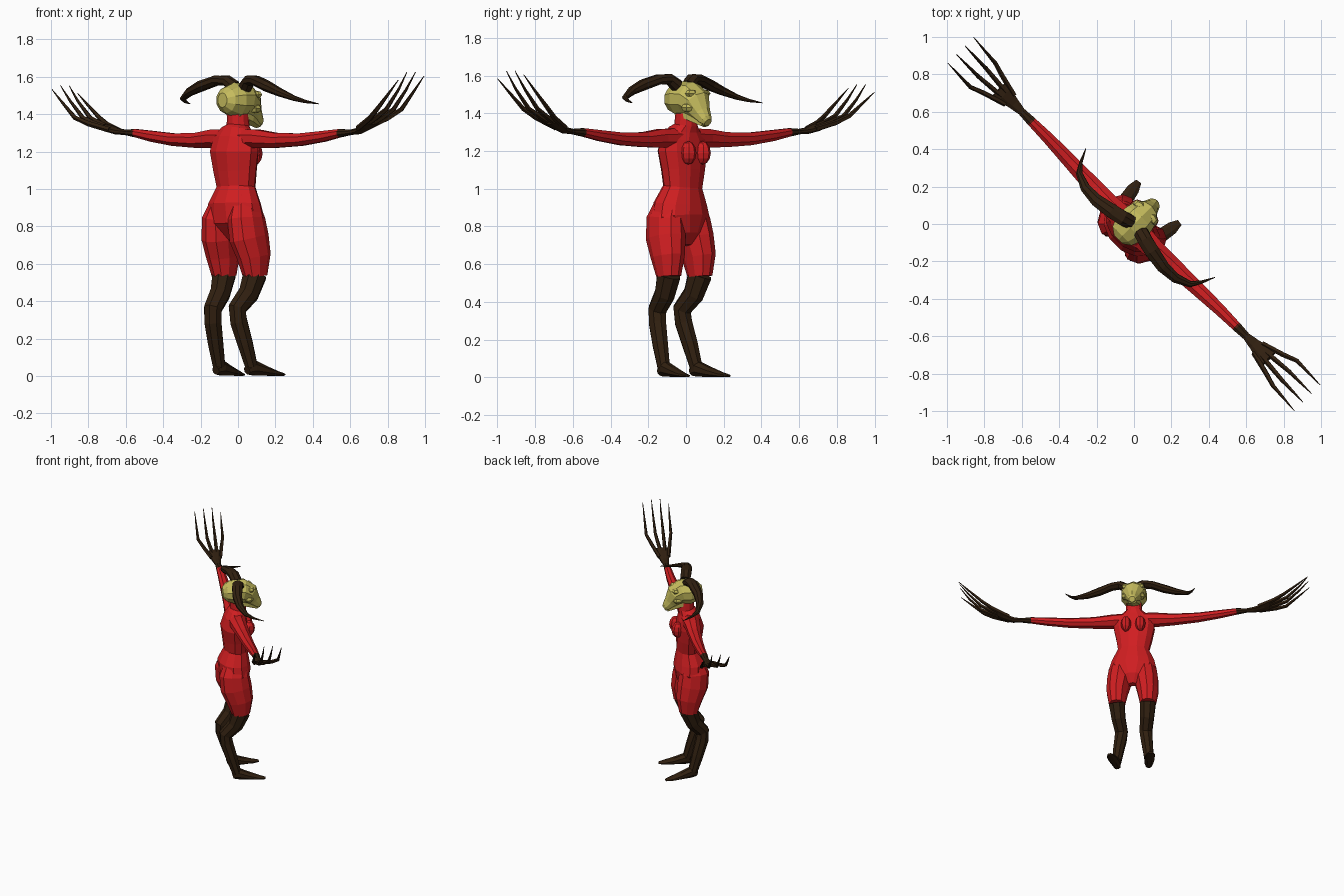
import bpy, bmesh, math
from mathutils import Vector, Matrix

TURN = Matrix.Rotation(math.radians(-45), 4, 'Z')   # figure faces +x +y


def material(name, rgb):
    m = bpy.data.materials.new(name)
    m.diffuse_color = (*rgb, 1)
    return m


RED = material("red skin", (0.63, 0.013, 0.015))
DARK = material("dark brown", (0.030, 0.014, 0.005))
BONE = material("bone yellow", (0.56, 0.50, 0.11))


def finish(bm, name, mat):
    bmesh.ops.recalc_face_normals(bm, faces=bm.faces)
    bm.transform(TURN)
    me = bpy.data.meshes.new(name)
    bm.to_mesh(me)
    bm.free()
    me.materials.append(mat)
    ob = bpy.data.objects.new(name, me)
    bpy.context.collection.objects.link(ob)
    return ob


def tube(name, mat, rows, ref, sides=8, side=1, shift=0.0):
    """Loft ellipses (u, v, z, a, b); a lies along ref, u is sideways, v forward."""
    bm = bmesh.new()
    pts = [Vector((r[0] * side + shift, r[1], r[2])) for r in rows]
    rings = []
    for i, r in enumerate(rows):
        t = (pts[min(i + 1, len(pts) - 1)] - pts[max(i - 1, 0)]).normalized()
        e = Vector(ref)
        e = (e - t * e.dot(t)).normalized()
        f = t.cross(e)
        ring = []
        for k in range(sides):
            w = 2 * math.pi * (k + 0.5) / sides
            ring.append(bm.verts.new(pts[i] + e * r[3] * math.cos(w) + f * r[4] * math.sin(w)))
        rings.append(ring)
    for p, q in zip(rings, rings[1:]):
        for k in range(sides):
            j = (k + 1) % sides
            bm.faces.new((p[k], p[j], q[j], q[k]))
    bm.faces.new(rings[0])
    bm.faces.new(rings[-1])
    return finish(bm, name, mat)


def ball(name, mat, c, size, seg=8, rings=6):
    bm = bmesh.new()
    bmesh.ops.create_uvsphere(bm, u_segments=seg, v_segments=rings, radius=1)
    bm.transform(Matrix.Translation(c) @ Matrix.Diagonal((*size, 1)))
    return finish(bm, name, mat)


U, V = (1, 0, 0), (0, 1, 0)

# Torso and neck
tube("torso", RED, [
    (.01, .01, .70, .03, .02), (.01, .0, .75, .11, .075), (.01, -.028, .84, .183, .12),
    (.008, -.035, .92, .165, .118), (.005, -.02, 1.01, .12, .088), (0, -.022, 1.1, .138, .095),
    (0, -.028, 1.2, .158, .103), (0, -.02, 1.27, .15, .085), (0, -.01, 1.315, .10, .068),
    (0, 0, 1.34, .062, .06), (0, 0, 1.40, .058, .058)], U, 12)

# Skull: cranium tapering forward and down into a muzzle
tube("skull", BONE, [
    (0, -.118, 1.475, .035, .04), (0, -.09, 1.475, .076, .07), (0, -.03, 1.475, .1, .094),
    (0, .035, 1.475, .097, .092), (0, .075, 1.45, .08, .085), (0, .115, 1.395, .05, .055),
    (0, .15, 1.36, .036, .036), (0, .164, 1.35, .024, .022)], U, 10)
# Lower jaw
tube("jaw", BONE, [(0, -.03, 1.41, .06, .035), (0, .07, 1.375, .055, .028),
                   (0, .145, 1.34, .032, .016)], U, 6)

for s, label in ((1, "right"), (-1, "left")):
    # Chest, brow and cheek bones
    ball(label + "_breast", RED, (s * .054, .072, 1.19), (.039, .046, .062))
    ball(label + "_brow", BONE, (s * .045, .088, 1.505), (.042, .028, .022), 6, 4)
    ball(label + "_cheek", BONE, (s * .06, .07, 1.43), (.03, .038, .025), 6, 4)

    # Horn sweeping out, down and forward
    tube(label + "_horn", DARK, [
        (.04, -.005, 1.545, .04, .036), (.085, -.02, 1.58, .042, .03), (.15, -.035, 1.58, .042, .028),
        (.25, -.052, 1.55, .036, .03), (.34, -.048, 1.518, .028, .023), (.42, -.015, 1.485, .018, .014),
        (.455, .035, 1.468, .009, .009), (.488, .105, 1.455, .002, .002)], V, 8, s, .02)

    # Arm and wrist
    tube(label + "_arm", RED, [
        (.06, -.02, 1.268, .07, .055), (.17, -.02, 1.268, .06, .053), (.30, -.012, 1.26, .05, .043),
        (.48, -.005, 1.264, .042, .036), (.65, 0, 1.282, .034, .031), (.78, 0, 1.3, .027, .023)],
        V, 8, s)
    base_lift = .07 if s > 0 else 0.0

    def up(u):   # one hand is raised a little higher
        return base_lift * max(0, (u - .9) / .4)
    tube(label + "_hand", DARK, [
        (.772, 0, 1.299, .028, .024), (.85, 0, 1.303, .022, .015), (.91, 0, 1.308 + up(.91), .034, .018),
        (.98, 0, 1.325 + up(.98), .05, .02), (1.02, 0, 1.335 + up(1.02), .052, .014)], V, 8, s)

    # Four long bent fingers; the fan is turned half round on the other hand
    for n, (base, joint, tip, reach, rise) in enumerate((
            (-.042, -.085, -.1, 0, -.022), (-.015, -.03, -.035, .015, .02),
            (.015, .03, .03, .01, .02), (.042, .1, .095, 0, 0))):
        tube(f"{label}_finger_{n + 1}", DARK, [
            (.94, base * .8 * s, 1.317 + up(.94), .015, .016),
            (1.06, (base + joint) / 2 * s, 1.35 + up(1.06), .014, .015),
            (1.135 + reach, joint * s, 1.383 + up(1.14), .012, .013),
            (1.23 + reach, (joint + tip) / 2 * s, 1.462 + up(1.23) + rise / 2, .007, .008),
            (1.312, tip * s, 1.533 + up(1.31) + rise, .002, .002)], V, 5, s)

    # Thigh with buttock
    tube(label + "_thigh", RED, [
        (.075, -.03, .96, .05, .075), (.096, -.046, .84, .088, .113), (.105, -.034, .74, .092, .118),
        (.116, -.008, .64, .081, .1), (.117, 0, .535, .062, .07)], U, 10, s, .012)

    # Lower leg bending back to the hock
    tube(label + "_lower_leg", DARK, [
        (.117, 0, .545, .063, .07), (.108, -.04, .44, .055, .06), (.092, -.11, .36, .051, .052),
        (.098, -.104, .29, .048, .05), (.112, -.068, .17, .042, .045), (.122, -.032, .05, .034, .036)],
        U, 8, s, .012)

    # Foot
    tube(label + "_foot", DARK, [
        (.118, -.062, .03, .024, .024), (.122, -.02, .045, .036, .044), (.135, .06, .027, .04, .027),
        (.147, .13, .014, .036, .014), (.155, .178, .008, .018, .007)], U, 8, s, .012)
